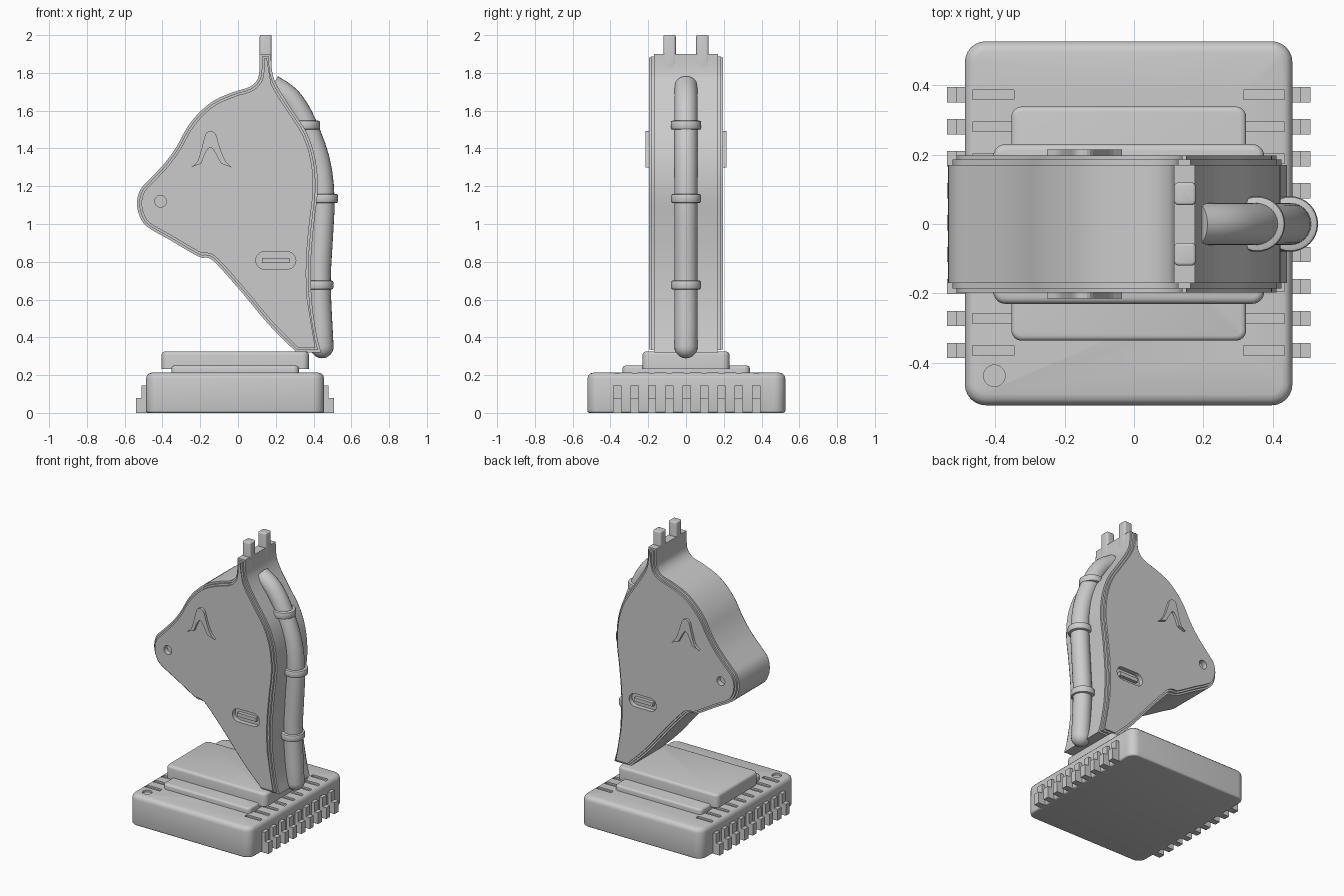
import bpy, bmesh, math
from mathutils import Vector, Matrix

if "Cube" in bpy.data.objects:
    bpy.data.objects.remove(bpy.data.objects["Cube"])

grey = bpy.data.materials.new("plain_grey")
grey.use_nodes = True
COLOR = (0.6, 0.6, 0.6, 1)
grey.diffuse_color = COLOR
grey.node_tree.nodes["Principled BSDF"].inputs["Base Color"].default_value = COLOR


def finish(bm, name):
    bmesh.ops.recalc_face_normals(bm, faces=bm.faces)
    mesh = bpy.data.meshes.new(name)
    bm.to_mesh(mesh)
    bm.free()
    mesh.materials.append(grey)
    ob = bpy.data.objects.new(name, mesh)
    bpy.context.collection.objects.link(ob)
    return ob


def smooth(ob, angle=35):
    bpy.ops.object.select_all(action='DESELECT')
    ob.select_set(True)
    bpy.context.view_layer.objects.active = ob
    bpy.ops.object.shade_smooth_by_angle(angle=math.radians(angle))
    return ob


def box(name, x, y, z, corner=0, top=0, bottom=0, segments=3):
    """Box from ranges, with rounded upright corners and softened rims."""
    bm = bmesh.new()
    bmesh.ops.create_cube(bm, size=1)
    for v in bm.verts:
        v.co = [r[0] if c < 0 else r[1] for c, r in zip(v.co, (x, y, z))]
    if corner:
        upright = [e for e in bm.edges if abs(e.verts[0].co.z - e.verts[1].co.z) > 0.001]
        bmesh.ops.bevel(bm, geom=upright, offset=corner, segments=6, profile=0.5, affect='EDGES')
    for level, size in ((z[1], top), (z[0], bottom)):
        if size:
            rim = [e for e in bm.edges if all(abs(v.co.z - level) < 1e-4 for v in e.verts)]
            bmesh.ops.bevel(bm, geom=rim, offset=size, segments=segments, profile=0.5, affect='EDGES')
    return smooth(finish(bm, name))


def slab(name, points, y0, y1):
    """Extrude an outline in x and z from y0 to y1."""
    bm = bmesh.new()
    face = bm.faces.new([bm.verts.new((x, y0, z)) for x, z in points])
    new = bmesh.ops.extrude_face_region(bm, geom=[face])["geom"]
    moved = [v for v in new if isinstance(v, bmesh.types.BMVert)]
    bmesh.ops.translate(bm, verts=moved, vec=(0, y1 - y0, 0))
    return finish(bm, name)


def capsule(cx, cz, half, r, n=12):
    """Outline of a stadium; half = 0 gives a circle."""
    pts = []
    for side in (1, -1):
        for i in range(n + 1 if half else n):
            a = math.pi * i / n - math.pi / 2
            pts.append((cx + side * (half + r * math.cos(a)), cz + side * r * math.sin(a)))
    return pts


def curve_through(points, steps=4):
    """Smooth chain through the given points."""
    p = [Vector(q) for q in points]
    p = [2 * p[0] - p[1]] + p + [2 * p[-1] - p[-2]]
    out = []
    for a, b, c, d in zip(p, p[1:], p[2:], p[3:]):
        for i in range(steps):
            t = i / steps
            out.append(b + 0.5 * t * (c - a + t * (2 * a - 5 * b + 4 * c - d + t * (3 * b - a - 3 * c + d))))
    return out + [p[-2]]


def cut(ob, cutters):
    for c in cutters:
        mod = ob.modifiers.new("cut", 'BOOLEAN')
        mod.object, mod.operation, mod.solver = c, 'DIFFERENCE', 'EXACT'
        bpy.context.view_layer.objects.active = ob
        bpy.ops.object.modifier_apply(modifier=mod.name)
        bpy.data.objects.remove(c)


# Base block with grooves and a round corner mark
base = box("base", (-0.487, 0.456), (-0.522, 0.526), (0, 0.213), 0.06, 0.032, 0.012)
rows = [0.004 + 0.092 * i for i in range(-4, 5)]
grooves = []
for y in rows:
    for x in ((-0.465, -0.346), (0.315, 0.434)):
        grooves.append(box("groove", x, (y - 0.014, y + 0.014), (0.201, 0.3)))
bm = bmesh.new()
bmesh.ops.create_cone(bm, cap_ends=True, segments=32, radius1=0.031, radius2=0.031, depth=0.1,
                      matrix=Matrix.Translation((-0.402, -0.437, 0.25)))
cut(base, grooves + [finish(bm, "mark")])
smooth(base)

# Stepped contact legs along both long edges
for side, edge in (("left", 0.456), ("right", -0.487)):
    s = 1 if edge > 0 else -1
    for i, y in enumerate(rows):
        reach = [(-0.02, 0), (0.052, 0), (0.052, 0.08), (0.024, 0.08), (0.024, 0.145), (-0.02, 0.145)]
        slab(f"{side}_contact_{i + 1}", [(edge + s * d, z) for d, z in reach], y - 0.022, y + 0.022)

# Two plates on the base
box("lower_plate", (-0.353, 0.323), (-0.336, 0.338), (0.2, 0.25), 0.03, 0.014)
box("upper_plate", (-0.405, 0.375), (-0.23, 0.23), (0.233, 0.325), 0.035, 0.018)

# Head: curved outline, extruded, with stepped rims on both sides
front_line = [(0.115, 1.9), (0.113, 1.81), (0.1, 1.76), (0.06, 1.725), (-0.02, 1.7), (-0.125, 1.655),
              (-0.205, 1.59), (-0.27, 1.51), (-0.325, 1.41), (-0.39, 1.32), (-0.47, 1.235), (-0.518, 1.18),
              (-0.535, 1.11), (-0.52, 1.04), (-0.48, 0.985), (-0.36, 0.915), (-0.21, 0.828),
              (-0.165, 0.822), (-0.12, 0.795), (0.01, 0.65), (0.165, 0.465), (0.31, 0.32)]
back_line = [(0.44, 0.32), (0.415, 0.42), (0.39, 0.6), (0.386, 0.8), (0.402, 1.0), (0.422, 1.18), (0.41, 1.34),
             (0.365, 1.48), (0.29, 1.6), (0.225, 1.7), (0.19, 1.77), (0.178, 1.83), (0.175, 1.9)]
outline = curve_through(front_line) + curve_through(back_line)
head = slab("head", outline, -0.17, 0.17)
bm = bmesh.new()
bm.from_mesh(head.data)
bm.normal_update()
sides = [f for f in bm.faces if len(f.verts) > 4]
for rise in (0.015, 0.012):
    bmesh.ops.inset_individual(bm, faces=sides, thickness=0.012, use_even_offset=True)
    bmesh.ops.inset_individual(bm, faces=sides, thickness=0, depth=rise)
bm.to_mesh(head.data)
bm.free()

# Recessed nostrils and cheek slots, raised brows, slot bars
brow = [(-0.25, 1.3), (-0.215, 1.33), (-0.19, 1.41), (-0.172, 1.475), (-0.145, 1.492), (-0.118, 1.475),
        (-0.098, 1.41), (-0.07, 1.34), (-0.035, 1.3), (-0.09, 1.32), (-0.125, 1.385), (-0.145, 1.405),
        (-0.168, 1.385), (-0.195, 1.32)]
brow = curve_through(brow[:9], 3) + curve_through(brow[9:], 3)
for name, s in (("front", -1), ("back", 1)):
    cut(head, [slab("nostril", capsule(-0.41, 1.12, 0, 0.031), s * 0.16, s * 0.25),
               slab("cheek_slot", capsule(0.2, 0.807, 0.06, 0.046), s * 0.165, s * 0.25)])
    slab(f"{name}_brow", brow, s * 0.18, s * 0.215)
    bar = [(0.2 + a * 0.073, 0.807 + b * 0.013) for a, b in ((-1, -1), (1, -1), (1, 1), (-1, 1))]
    slab(f"{name}_slot_bar", bar, s * 0.16, s * 0.19)
smooth(head, 30)

# Two ear posts
for name, y in (("front", -0.087), ("back", 0.087)):
    box(f"{name}_ear", (0.115, 0.178), (y - 0.033, y + 0.033), (1.83, 2.0), 0.014, 0.008)

# Mane tube swept along the back, with a domed lower end
path = curve_through([(0.18, 1.73), (0.25, 1.685), (0.3, 1.63), (0.355, 1.53), (0.425, 1.34), (0.45, 1.14),
                      (0.44, 0.9), (0.43, 0.68), (0.445, 0.35)], 3)
R = 0.061
bm = bmesh.new()
rings = []
end_dir = (path[-1] - path[-2]).normalized()
stations = [(p, (path[min(i + 1, len(path) - 1)] - path[max(i - 1, 0)]).normalized(), R)
            for i, p in enumerate(path)]
for k in range(1, 7):
    a = math.radians(14 * k)
    stations.append((path[-1] + end_dir * R * math.sin(a), end_dir, R * math.cos(a)))
for p, t, r in stations:
    side = Vector((-t.y, t.x))
    ring = []
    for j in range(24):
        a = math.tau * j / 24
        q = p + side * r * math.cos(a)
        ring.append(bm.verts.new((q.x, r * math.sin(a), q.y)))
    rings.append(ring)
for a, b in zip(rings, rings[1:]):
    for j in range(24):
        bm.faces.new((a[j], a[j - 1], b[j - 1], b[j]))
bm.faces.new(rings[0])
bm.faces.new(rings[-1])
smooth(finish(bm, "mane_tube"), 50)

# Collars around the tube
for i, (x, z) in enumerate(((0.355, 1.523), (0.45, 1.135), (0.425, 0.677))):
    bm = bmesh.new()
    bmesh.ops.create_cone(bm, cap_ends=True, segments=32, radius1=0.08, radius2=0.08, depth=0.048,
                          matrix=Matrix.Translation((x, 0, z)))
    rim = [e for e in bm.edges if abs(e.verts[0].co.z - e.verts[1].co.z) < 1e-4]
    bmesh.ops.bevel(bm, geom=rim, offset=0.01, segments=2, profile=0.5, affect='EDGES')
    smooth(finish(bm, f"collar_{i + 1}"))
